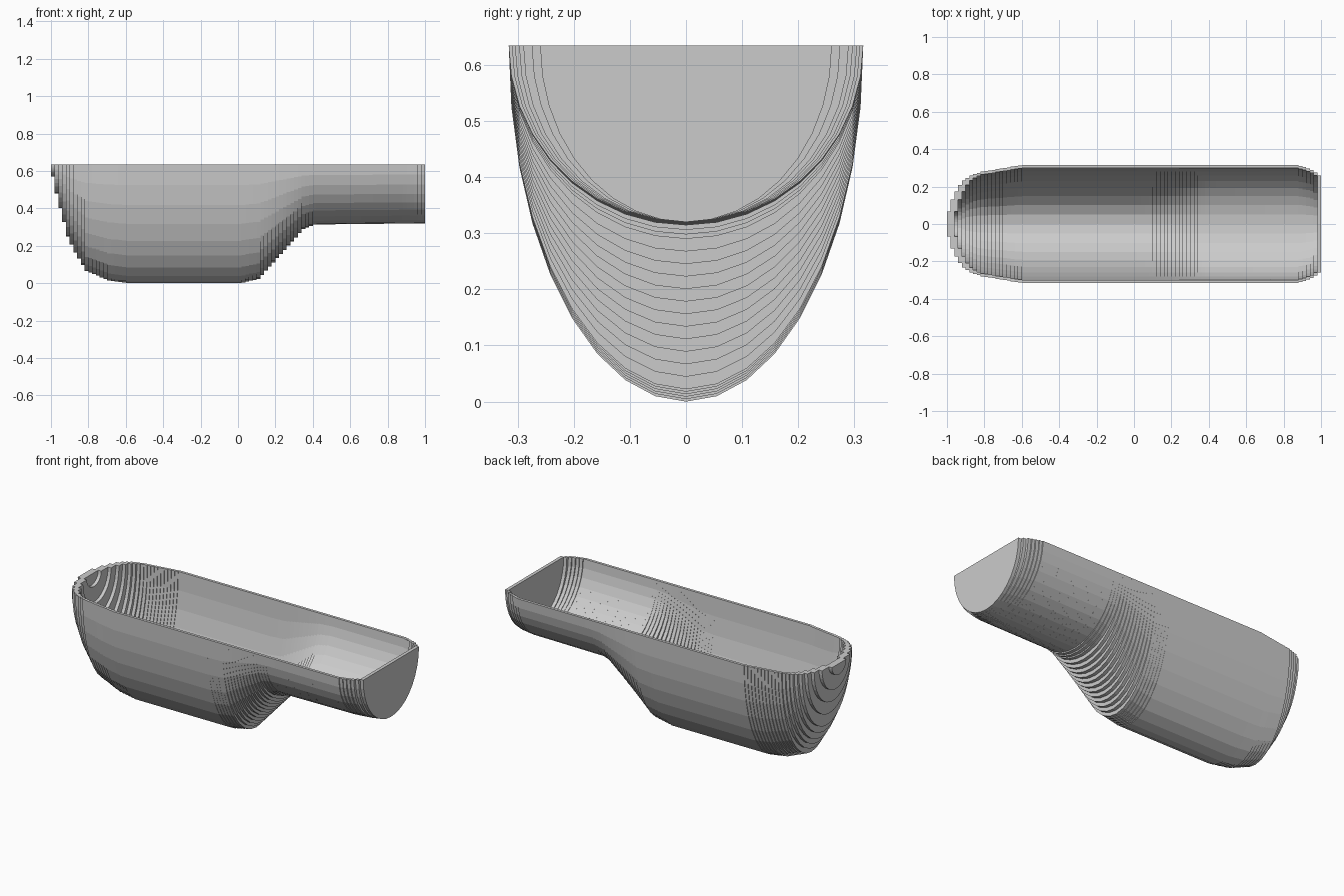
import bpy, bmesh
from math import sin, cos, pi

cube = bpy.data.objects.get("Cube")
if cube:
    bpy.data.objects.remove(cube)

TOP, WALL, STEP, COUNT, SEGS = 0.635, 0.016, 0.02, 100, 18

# Half width and keel height along the length
WIDTH = [(-0.99, 0.067), (-0.97, 0.13), (-0.95, 0.175), (-0.93, 0.208), (-0.91, 0.232),
         (-0.87, 0.26), (-0.81, 0.28), (-0.59, 0.316), (0.87, 0.316), (0.91, 0.305),
         (0.95, 0.29), (0.99, 0.26)]
KEEL = [(-0.99, 0.57), (-0.97, 0.48), (-0.91, 0.25), (-0.87, 0.165), (-0.81, 0.065),
        (-0.69, 0.015), (-0.59, 0), (0.01, 0), (0.11, 0.022), (0.35, 0.29),
        (0.41, 0.314), (0.99, 0.32)]


def sample(table, x):
    """Straight-line interpolation between table points."""
    for (x0, v0), (x1, v1) in zip(table, table[1:]):
        if x <= x1 + 1e-6:
            return v0 + (v1 - v0) * (x - x0) / (x1 - x0)
    return table[-1][1]


def hollow(sizes, i):
    """Inner size of a slice, kept inside the neighbouring slices."""
    if i < 2 or i > COUNT - 2:
        return 0
    return max(0, min(sizes[i] - WALL, sizes[i - 2], sizes[i + 1]))


def half_ellipse(x, width, depth):
    angles = [pi * k / SEGS - pi / 2 for k in range(SEGS + 1)]
    return [(x, width * sin(a), TOP - depth * cos(a)) for a in angles]


# Hull: stepped slices, each an outer half ellipse with a hollow inner one
centres = [-1 + STEP * (i + 0.5) for i in range(COUNT)]
widths = [sample(WIDTH, x) for x in centres]
depths = [TOP - sample(KEEL, x) for x in centres]

bm = bmesh.new()
rings = []
for i, x in enumerate(centres):
    for side in (-STEP / 2, STEP / 2):
        outer = half_ellipse(x + side, widths[i], depths[i])
        inner = half_ellipse(x + side, hollow(widths, i), hollow(depths, i))
        rings.append([bm.verts.new(p) for p in outer + inner[::-1]])

for a, b in zip(rings, rings[1:]):
    for k in range(len(a)):
        n = (k + 1) % len(a)
        bm.faces.new((a[k], a[n], b[n], b[k]))

# Flat end walls
for ring in (rings[0], rings[-1]):
    bm.faces.new(ring[:SEGS + 1])

bmesh.ops.remove_doubles(bm, verts=bm.verts, dist=1e-5)
bmesh.ops.dissolve_degenerate(bm, edges=bm.edges, dist=1e-5)
bmesh.ops.recalc_face_normals(bm, faces=bm.faces)

mesh = bpy.data.meshes.new("stepped_hull")
bm.to_mesh(mesh)
bm.free()
hull = bpy.data.objects.new("stepped_hull", mesh)
bpy.context.collection.objects.link(hull)

# Plain grey
grey = bpy.data.materials.new("plain_grey")
grey.use_nodes = True
colour = (0.6, 0.6, 0.6, 1)
grey.diffuse_color = colour
grey.node_tree.nodes["Principled BSDF"].inputs["Base Color"].default_value = colour
mesh.materials.append(grey)
